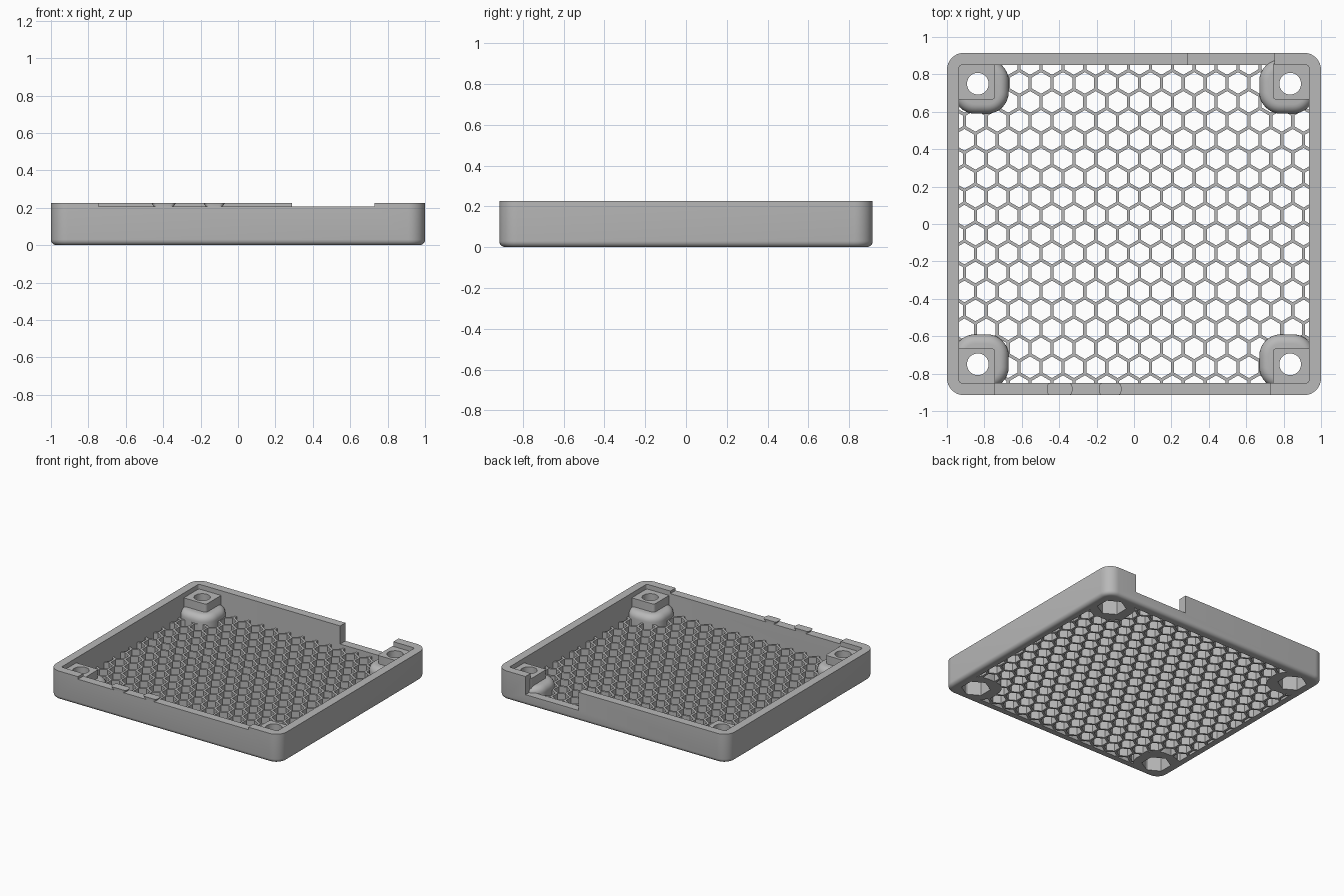
import bpy, bmesh, math
from mathutils import Vector

cube = bpy.data.objects.get("Cube")
if cube:
    bpy.data.objects.remove(cube, do_unlink=True)

HX, HY, H = 1.0, 0.915, 0.227      # outer half sizes and height
IX, IY = 0.935, 0.85               # inner half sizes
FLOOR = 0.06

grey = bpy.data.materials.new("light_grey_plastic")
grey.use_nodes = True
grey.diffuse_color = (0.48, 0.48, 0.48, 1)
bsdf = grey.node_tree.nodes["Principled BSDF"]
bsdf.inputs["Base Color"].default_value = grey.diffuse_color
bsdf.inputs["Roughness"].default_value = 0.6


def finish(bm, name):
    bmesh.ops.recalc_face_normals(bm, faces=bm.faces)
    mesh = bpy.data.meshes.new(name)
    bm.to_mesh(mesh)
    bm.free()
    mesh.materials.append(grey)
    obj = bpy.data.objects.new(name, mesh)
    bpy.context.collection.objects.link(obj)
    return obj


def rounded_rect(x0, x1, y0, y1, r, z, seg=8):
    pts = []
    corners = ((x1 - r, y1 - r), (x0 + r, y1 - r), (x0 + r, y0 + r), (x1 - r, y0 + r))
    for i, (cx, cy) in enumerate(corners):
        for k in range(seg + 1):
            a = math.pi / 2 * (i + k / seg)
            pts.append((cx + r * math.cos(a), cy + r * math.sin(a), z))
    return pts


def loft(name, loops, closed=False):
    bm = bmesh.new()
    rings = [[bm.verts.new(p) for p in loop] for loop in loops]
    pairs = list(zip(rings, rings[1:]))
    if closed:
        pairs.append((rings[-1], rings[0]))
    else:
        bm.faces.new(rings[0])
        bm.faces.new(rings[-1])
    n = len(rings[0])
    for a, b in pairs:
        for i in range(n):
            j = (i + 1) % n
            bm.faces.new((a[i], a[j], b[j], b[i]))
    return finish(bm, name)


def box(name, x0, x1, y0, y1, z0, z1):
    return loft(name, [[(x0, y0, z), (x1, y0, z), (x1, y1, z), (x0, y1, z)] for z in (z0, z1)])


def prism(name, cx, cy, r, sides, z0, z1, turn=0.0):
    ring = [(cx + r * math.cos(turn + math.tau * i / sides),
             cy + r * math.sin(turn + math.tau * i / sides)) for i in range(sides)]
    return loft(name, [[(x, y, z) for x, y in ring] for z in (z0, z1)])


def cut(obj, *cutters):
    for c in cutters:
        c.hide_render = True
        mod = obj.modifiers.new("cut", "BOOLEAN")
        mod.operation, mod.solver, mod.object = "DIFFERENCE", "EXACT", c
        bpy.context.view_layer.objects.active = obj
        bpy.ops.object.modifier_apply(modifier=mod.name)
        bpy.data.objects.remove(c, do_unlink=True)


def smooth(obj):
    bpy.ops.object.select_all(action="DESELECT")
    obj.select_set(True)
    bpy.context.view_layer.objects.active = obj
    bpy.ops.object.shade_smooth_by_angle(angle=math.radians(35))


# Outer wall with a rounded lower edge
B = 0.03
loops = []
for k in range(6):
    a = math.pi / 2 * k / 5
    d, z = B * (1 - math.sin(a)), B * (1 - math.cos(a))
    loops.append(rounded_rect(d - HX, HX - d, d - HY, HY - d, 0.09 - d, z))
loops.append(rounded_rect(-HX, HX, -HY, HY, 0.09, H))
for z in (H, 0):
    loops.append(rounded_rect(-IX, IX, -IY, IY, 0.015, z))
wall = loft("outer_wall", loops, closed=True)
cut(wall,
    box("front_notch", -0.745, 0.73, -1.1, -0.8, 0.207, 0.4),
    box("back_notch", 0.29, 0.75, 0.8, 1.1, 0.085, 0.4))
smooth(wall)

# Small tabs standing in the front notch
for i, (x0, x1) in enumerate(((-0.465, -0.33), (-0.187, -0.068))):
    tab = loft("front_tab_%d" % (i + 1),
               [rounded_rect(x0 + d, x1 - d, -HY, -IY, 0.02, z, 4)
                for d, z in ((0.015, 0.2), (0.015, 0.207), (0, H))])
    smooth(tab)

# Honeycomb floor: one open hexagonal cell, repeated and trimmed
P = 0.117
R_CELL = P / math.sqrt(3)
R_HOLE = (P / 2 - 0.0085) * 2 / math.sqrt(3)
bm = bmesh.new()
for row in range(-20, 5):
    for col in range(-6, 16):
        c = Vector((-0.497 + P * (col + (row % 2) / 2), 0.754 + row * R_CELL * 1.5, 0))
        if abs(c.x) > IX + P or abs(c.y) > IY + P:
            continue
        dirs = [Vector((math.sin(math.tau * i / 6), math.cos(math.tau * i / 6), 0)) for i in range(6)]
        up = Vector((0, 0, FLOOR))
        rings = [[bm.verts.new(c + d * r + h) for d in dirs]
                 for r, h in ((R_CELL, up), (R_HOLE, up), (R_HOLE, up * 0), (R_CELL, up * 0))]
        for a, b in zip(rings, rings[1:]):
            for i in range(6):
                j = (i + 1) % 6
                bm.faces.new((a[i], a[j], b[j], b[i]))
bmesh.ops.remove_doubles(bm, verts=bm.verts, dist=0.0005)


def slice_at(co, no, clear):
    geom = bm.verts[:] + bm.edges[:] + bm.faces[:]
    bmesh.ops.bisect_plane(bm, geom=geom, plane_co=co, plane_no=no, clear_outer=clear)


POST_X, POST_Y = 0.72, 0.64
for s in (-1, 1):
    slice_at((s * (IX + 0.005), 0, 0), (s, 0, 0), True)
    slice_at((0, s * (IY + 0.005), 0), (0, s, 0), True)
    slice_at((s * POST_X, 0, 0), (s, 0, 0), False)
    slice_at((0, s * POST_Y, 0), (0, s, 0), False)
corner = []
for f in bm.faces:
    m = f.calc_center_median()
    if abs(m.x) > POST_X and abs(m.y) > POST_Y:
        corner.append(f)
bmesh.ops.delete(bm, geom=corner, context="FACES")
finish(bm, "honeycomb_floor")


# Corner posts: rounded base, square boss, screw hole and nut pocket
def span(s, a, b):
    return (a, b) if s > 0 else (-b, -a)


for sx, xname in ((1, "left"), (-1, "right")):
    for sy, yname in ((-1, "front"), (1, "back")):
        tag = yname + "_" + xname
        cx, cy = sx * 0.835, sy * 0.75
        x0, x1 = span(sx, 0.67, 0.965)
        y0, y1 = span(sy, 0.59, 0.88)
        steps = [(0, 0)]
        for k in range(7):
            a = math.pi / 2 * k / 6
            steps.append((0.05 * (1 - math.cos(a)), 0.075 + 0.05 * math.sin(a)))
        base = loft(tag + "_post_base",
                    [rounded_rect(x0 + d, x1 - d, y0 + d, y1 - d, 0.115 - d, z) for d, z in steps])
        cut(base,
            prism("nut_cutter", cx, cy, 0.104, 6, -0.1, 0.11, math.pi / 6),
            prism("hole_cutter", cx, cy, 0.058, 40, -0.2, 0.4))
        smooth(base)
        bx, by = span(sx, 0.742, 0.95), span(sy, 0.665, 0.865)
        boss = loft(tag + "_post_boss",
                    [rounded_rect(*bx, *by, 0.02, z, 4) for z in (0.112, 0.19)])
        cut(boss, prism("hole_cutter", cx, cy, 0.058, 40, -0.2, 0.4))
        smooth(boss)
